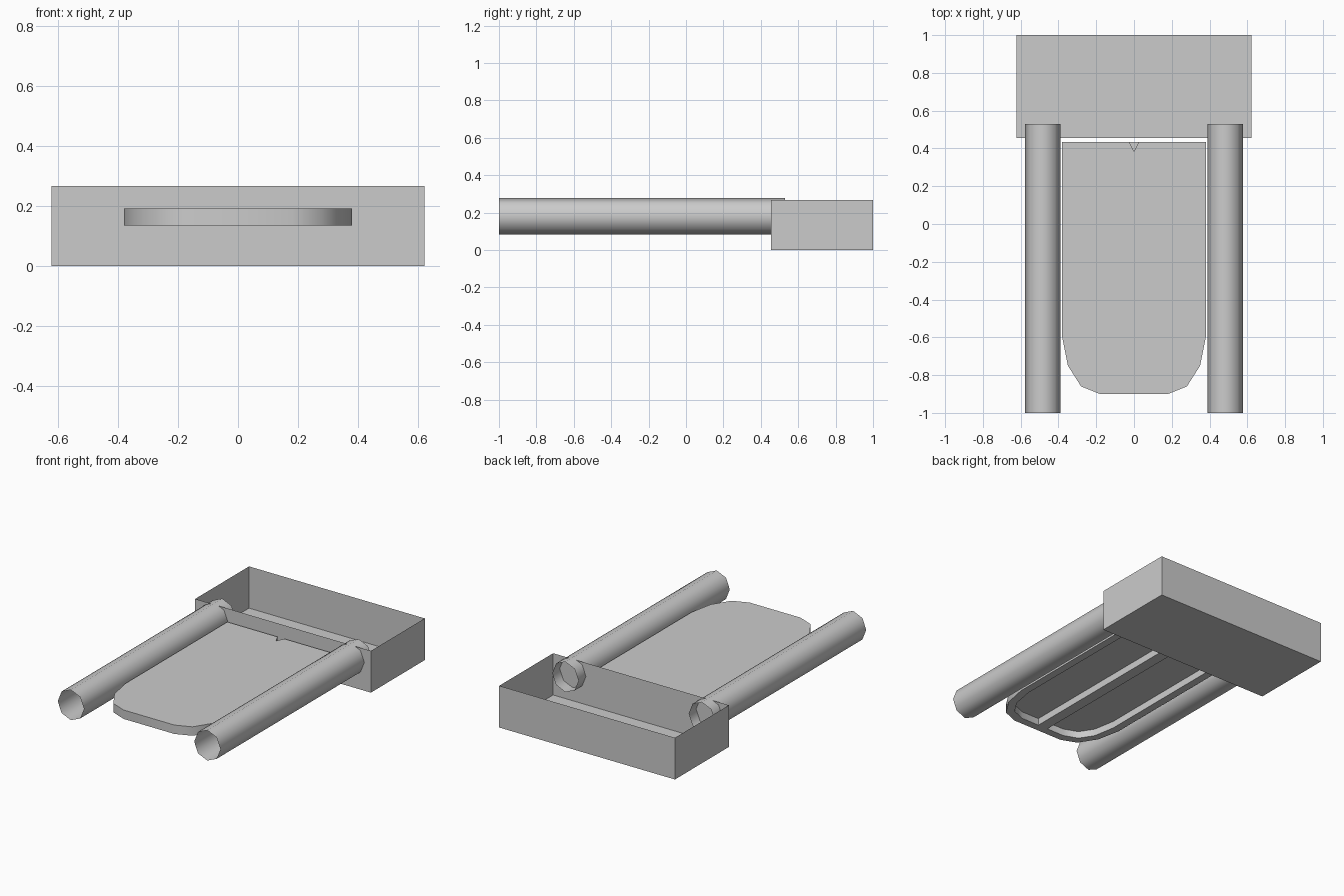
import bpy, bmesh, math
from mathutils import Matrix

if "Cube" in bpy.data.objects:
    bpy.data.objects.remove(bpy.data.objects["Cube"])


def make_object(name, bm):
    mesh = bpy.data.meshes.new(name)
    bm.to_mesh(mesh)
    bm.free()
    obj = bpy.data.objects.new(name, mesh)
    bpy.context.collection.objects.link(obj)
    return obj


def activate(obj):
    bpy.ops.object.select_all(action='DESELECT')
    obj.select_set(True)
    bpy.context.view_layer.objects.active = obj


def prism(name, outline, z0, z1):
    bm = bmesh.new()
    base = bm.faces.new([bm.verts.new((x, y, z0)) for x, y in outline])
    top = bmesh.ops.extrude_face_region(bm, geom=[base])['geom']
    bmesh.ops.translate(bm, vec=(0, 0, z1 - z0),
                        verts=[v for v in top if isinstance(v, bmesh.types.BMVert)])
    bmesh.ops.recalc_face_normals(bm, faces=bm.faces)
    return make_object(name, bm)


def mirrored(half):
    return half + [(-x, y) for x, y in reversed(half)]


def cut(obj, cutter):
    cutter.hide_render = True
    mod = obj.modifiers.new('cut', 'BOOLEAN')
    mod.operation = 'DIFFERENCE'
    mod.solver = 'EXACT'
    mod.object = cutter
    activate(obj)
    bpy.ops.object.modifier_apply(modifier=mod.name)
    bpy.data.objects.remove(cutter, do_unlink=True)


# Open-topped thin-walled tray at the back
bm = bmesh.new()
bmesh.ops.create_cube(bm, size=1, matrix=Matrix.Translation((0, 0.7275, 0.1335))
                      @ Matrix.Diagonal((1.244, 0.545, 0.267, 1)))
bmesh.ops.delete(bm, geom=[f for f in bm.faces if f.normal.z > 0.9], context='FACES_ONLY')
make_object('back_tray', bm)

# Open-ended eight-sided rails running through the tray's front wall
for side, label in ((-1, 'left'), (1, 'right')):
    bm = bmesh.new()
    bmesh.ops.create_cone(bm, cap_ends=False, segments=8,
                          radius1=1, radius2=1, depth=1.53)
    bmesh.ops.transform(bm, verts=bm.verts,
                        matrix=Matrix.Translation((side * 0.483, -0.235, 0.181))
                        @ Matrix.Diagonal((0.093, 1, 0.097, 1))
                        @ Matrix.Rotation(math.pi / 2, 4, 'X'))
    rail = make_object(label + '_rail', bm)
    activate(rail)
    bpy.ops.object.shade_smooth_by_angle(angle=math.radians(60))

# Flat centre panel with a rounded front
panel = prism('centre_panel', mirrored([
    (0.18, -0.90), (0.28, -0.86), (0.35, -0.75), (0.38, -0.60), (0.38, 0.435)]),
    0.135, 0.192)

# Two pockets under the panel, leaving a rim and a middle rib
pocket = [(0.035, -0.85), (0.16, -0.85), (0.25, -0.815), (0.305, -0.73),
          (0.33, -0.59), (0.33, 0.385), (0.035, 0.385)]
for side in (-1, 1):
    cut(panel, prism('pocket_cutter', [(side * x, y) for x, y in pocket], 0.10, 0.18))

# Small V notch at the panel's back edge
cut(panel, prism('notch_cutter', [(-0.03, 0.445), (0, 0.385), (0.03, 0.445)], 0.165, 0.25))
activate(panel)
bpy.ops.object.shade_smooth_by_angle(angle=math.radians(40))
